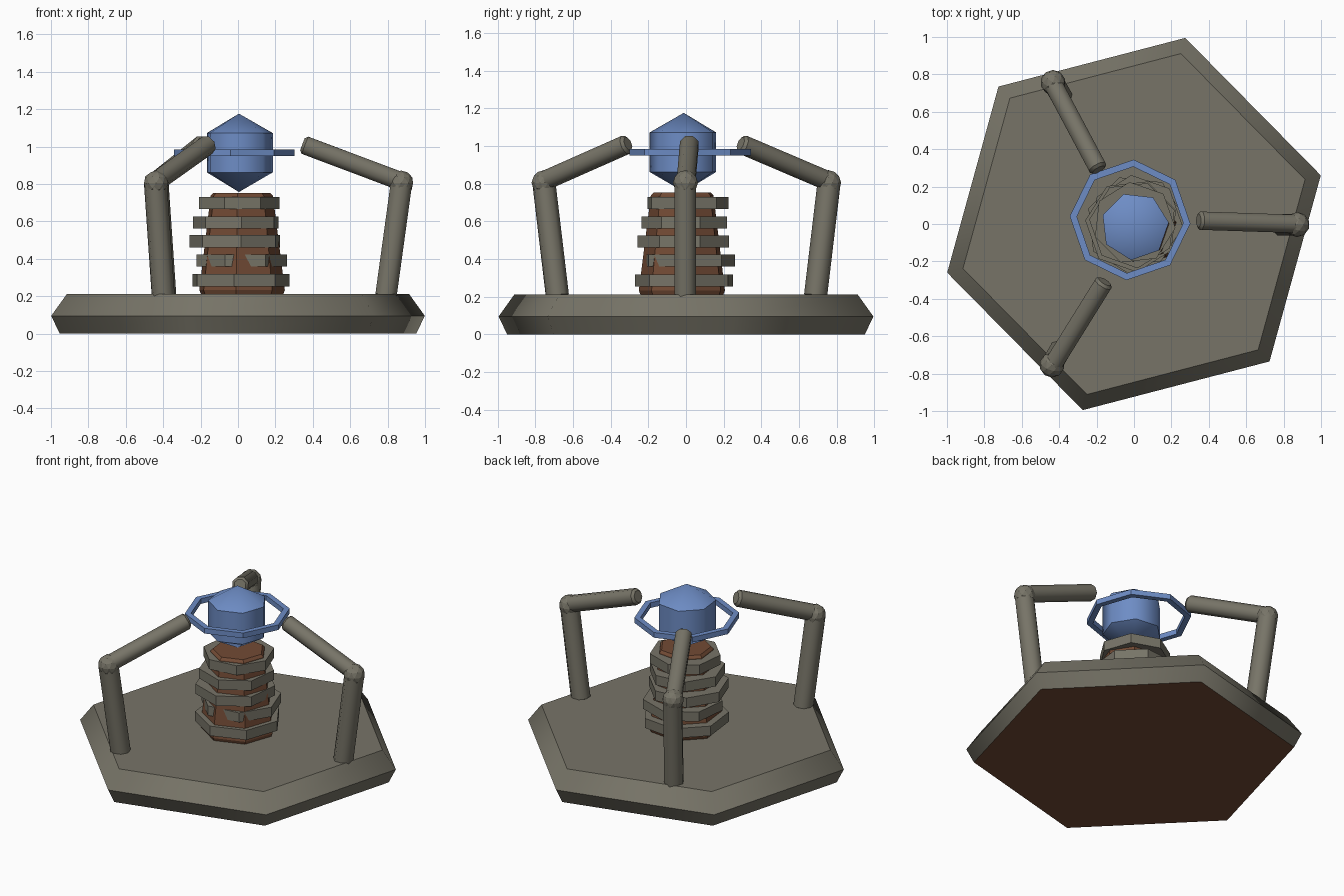
import bpy, bmesh, math
from mathutils import Vector, Matrix

if "Cube" in bpy.data.objects:
    bpy.data.objects.remove(bpy.data.objects["Cube"])


def material(name, color):
    m = bpy.data.materials.new(name)
    m.diffuse_color = (*color, 1)
    m.use_nodes = True
    m.node_tree.nodes["Principled BSDF"].inputs["Base Color"].default_value = m.diffuse_color
    return m


STONE = material("grey_stone", (0.185, 0.175, 0.137))
BROWN = material("rusty_brown", (0.17, 0.07, 0.035))
BLUE = material("crystal_blue", (0.155, 0.265, 0.56))


def lathe(name, profile, sides, mat, spin=0, center=(0, 0), closed=False,
          smooth=False, matrix=None):
    """Revolve (radius, z) points; radius 0 makes a tip, open ends are capped."""
    bm = bmesh.new()
    loops = []
    for r, z in profile:
        count = sides if r > 0 else 1
        loops.append([bm.verts.new((
            center[0] + r * math.cos(math.radians(spin) + math.tau * i / sides),
            center[1] + r * math.sin(math.radians(spin) + math.tau * i / sides), z))
            for i in range(count)])
    pairs = list(zip(loops, loops[1:]))
    if closed:
        pairs.append((loops[-1], loops[0]))
    for a, b in pairs:
        for i in range(sides):
            j = (i + 1) % sides
            quad = [a[i % len(a)], a[j % len(a)], b[j % len(b)], b[i % len(b)]]
            bm.faces.new(list(dict.fromkeys(quad)))
    if not closed:
        for loop in (loops[0], loops[-1]):
            if len(loop) > 1:
                bm.faces.new(loop)
    bmesh.ops.recalc_face_normals(bm, faces=bm.faces)
    # Rims stay crisp, while the sides may blend around the axis
    for e in bm.edges:
        e.smooth = abs(e.verts[0].co.z - e.verts[1].co.z) > 1e-5
    for f in bm.faces:
        f.smooth = smooth
    if matrix:
        bm.transform(matrix)
    mesh = bpy.data.meshes.new(name)
    bm.to_mesh(mesh)
    bm.free()
    ob = bpy.data.objects.new(name, mesh)
    bpy.context.collection.objects.link(ob)
    mesh.materials.append(mat)
    return ob


def rod(name, start, end, radius, bevel, turn):
    """Bevelled rod between two points, turned around the z axis."""
    a, b = Vector(start), Vector(end)
    length = (b - a).length
    m = turn @ Matrix.Translation(a) @ (b - a).to_track_quat('Z', 'Y').to_matrix().to_4x4()
    profile = [(radius - bevel, 0), (radius, bevel),
               (radius, length - bevel), (radius - bevel, length)]
    return lathe(name, profile, 8, STONE, 22.5, smooth=True, matrix=m)


# Hexagonal base with a brown underside
base = lathe("base", [(0.985, 0), (1.032, 0.095), (0.945, 0.212)], 6, STONE,
             14.6, smooth=True)
base.data.materials.append(BROWN)
for p in base.data.polygons:
    if p.normal.z < -0.9:
        p.material_index = 1

# Tapered seven-sided column
lathe("column", [(0.222, 0.20), (0.236, 0.232), (0.172, 0.737), (0.158, 0.752)],
      7, BROWN, -45, (0.016, -0.016))

# Turned collars around the column: radius, bottom, top, spin, centre
COLLARS = [
    (0.268, 0.253, 0.318, -45, (0.009, -0.004)),
    (0.250, 0.360, 0.424, 45, (0.013, 0.013)),
    (0.250, 0.460, 0.526, 225, (-0.012, -0.009)),
    (0.235, 0.562, 0.627, 19, (-0.006, -0.003)),
    (0.222, 0.665, 0.730, 45, (0.001, 0.004)),
]
for i, (r, z0, z1, spin, c) in enumerate(COLLARS):
    lathe(f"collar_{i + 1}", [(r, z0), (r, z1), (r - 0.09, z1), (r - 0.09, z0)],
          7, STONE, spin, c, closed=True)

# Floating crystal and the halo around it
lathe("crystal", [(0, 0.757), (0.182, 0.862), (0.182, 1.072), (0, 1.176)],
      7, BLUE, -45, (0.005, -0.012), smooth=True)
lathe("halo", [(0.323, 0.95), (0.323, 0.985), (0.285, 0.985), (0.285, 0.95)],
      8, BLUE, -3.5, (-0.021, 0.022), closed=True)

# Three bent arms around the base
for i in range(3):
    turn = Matrix.Rotation(math.tau * i / 3, 4, 'Z')
    rod(f"lower_arm_{i + 1}", (0.79, -0.005, 0.195), (0.876, -0.005, 0.82), 0.062, 0.012, turn)
    rod(f"upper_arm_{i + 1}", (0.89, 0.0, 0.807), (0.345, 0.018, 1.012), 0.053, 0.015, turn)
    bpy.ops.mesh.primitive_ico_sphere_add(subdivisions=2, radius=0.067,
                                          location=turn @ Vector((0.872, -0.003, 0.805)))
    elbow = bpy.context.object
    elbow.name = f"elbow_{i + 1}"
    elbow.data.materials.append(STONE)
